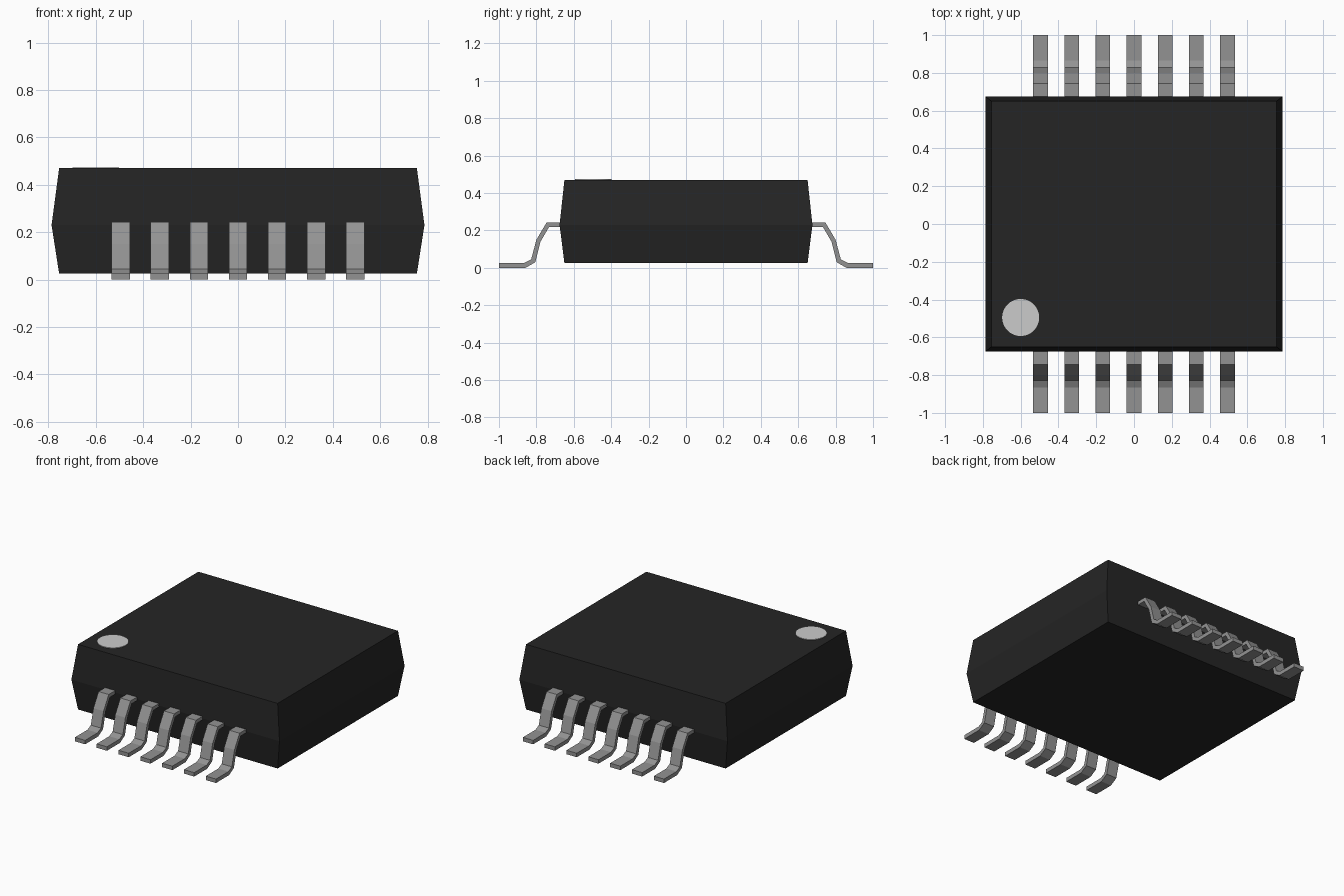
import bpy, bmesh, math

cube = bpy.data.objects.get("Cube")
if cube:
    bpy.data.objects.remove(cube, do_unlink=True)


def material(name, value):
    m = bpy.data.materials.new(name)
    m.use_nodes = True
    colour = (value, value, value, 1)
    m.diffuse_color = colour
    m.node_tree.nodes["Principled BSDF"].inputs["Base Color"].default_value = colour
    return m


black = material("black plastic", 0.018)
metal = material("grey metal", 0.29)
light = material("light grey paint", 0.6)


def add_object(name, bm, mat):
    bmesh.ops.recalc_face_normals(bm, faces=bm.faces)
    mesh = bpy.data.meshes.new(name)
    bm.to_mesh(mesh)
    bm.free()
    mesh.materials.append(mat)
    obj = bpy.data.objects.new(name, mesh)
    bpy.context.collection.objects.link(obj)
    return obj


# Package body: rectangular sections, widest at the lead line
bm = bmesh.new()
rings = []
for hx, hy, z in [(0.755, 0.65, 0.025), (0.787, 0.676, 0.23), (0.755, 0.65, 0.47)]:
    rings.append([bm.verts.new((sx * hx, sy * hy, z))
                  for sx, sy in [(-1, -1), (1, -1), (1, 1), (-1, 1)]])
bm.faces.new(rings[0])
bm.faces.new(rings[-1])
for low, high in zip(rings, rings[1:]):
    for i in range(4):
        j = (i + 1) % 4
        bm.faces.new((low[i], low[j], high[j], high[i]))
add_object("body", bm, black)

# Gull-wing lead: side profile as (distance from centre, height)
PROFILE = [(0.66, 0.243), (0.745, 0.243), (0.80, 0.15), (0.828, 0.045),
           (0.865, 0.027), (1.0, 0.027), (1.0, 0.0), (0.858, 0.0),
           (0.806, 0.03), (0.778, 0.14), (0.732, 0.219), (0.66, 0.219)]
LEAD_WIDTH, PITCH, COUNT = 0.077, 0.165, 7


def lead(name, x, side):
    bm = bmesh.new()
    face = bm.faces.new([bm.verts.new((x - LEAD_WIDTH / 2, side * d, z))
                         for d, z in PROFILE])
    new = bmesh.ops.extrude_face_region(bm, geom=[face])["geom"]
    bmesh.ops.translate(bm, vec=(LEAD_WIDTH, 0, 0),
                        verts=[v for v in new if isinstance(v, bmesh.types.BMVert)])
    add_object(name, bm, metal)


for i in range(COUNT):
    x = (i - (COUNT - 1) / 2) * PITCH
    lead(f"front_lead_{i + 1}", x, -1)
    lead(f"back_lead_{i + 1}", x, 1)

# Round orientation mark on the top
bm = bmesh.new()
bmesh.ops.create_cone(bm, cap_ends=True, segments=48, radius1=0.098,
                      radius2=0.098, depth=0.006)
bmesh.ops.translate(bm, vec=(-0.6, -0.495, 0.471), verts=bm.verts)
add_object("orientation_mark", bm, light)
